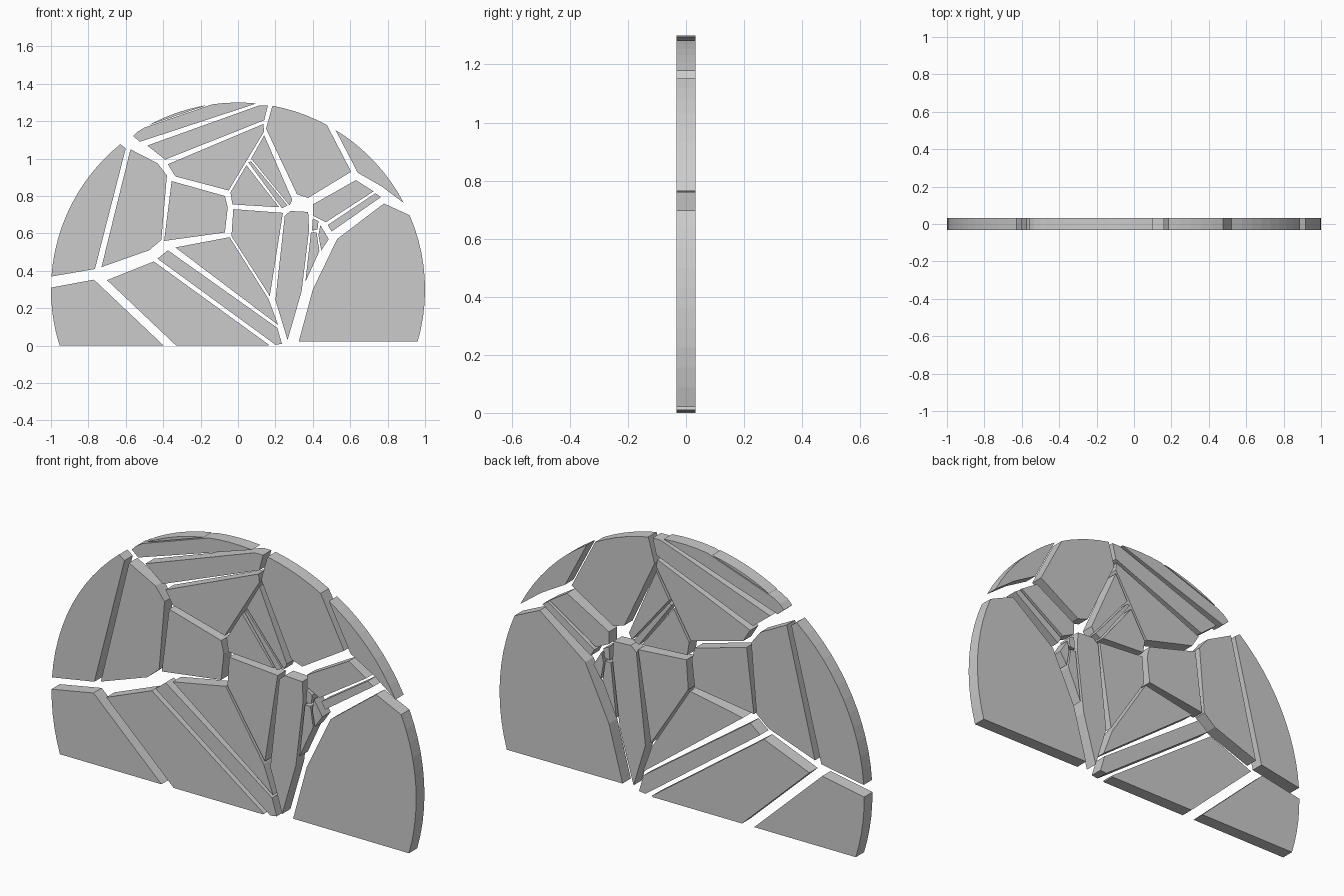
import bpy, bmesh
from math import radians, sin, cos, ceil

HALF = 0.0325      # half thickness of the slab
CZ = 0.3           # centre height of the unit disc


def rim(a, b, step=4):
    """Points on the disc edge from angle a to b (degrees)."""
    n = max(1, ceil(abs(b - a) / step))
    return [(cos(radians(a + (b - a) * i / n)), CZ + sin(radians(a + (b - a) * i / n)))
            for i in range(n + 1)]


def shard(name, outline):
    """Extrude an x-z outline through the slab thickness."""
    bm = bmesh.new()
    face = bm.faces.new([bm.verts.new((x, -HALF, z)) for x, z in outline])
    ext = bmesh.ops.extrude_face_region(bm, geom=[face], use_keep_orig=True)
    top = [v for v in ext["geom"] if isinstance(v, bmesh.types.BMVert)]
    bmesh.ops.translate(bm, verts=top, vec=(0, 2 * HALF, 0))
    bmesh.ops.recalc_face_normals(bm, faces=bm.faces[:])
    mesh = bpy.data.meshes.new(name)
    bm.to_mesh(mesh)
    bm.free()
    obj = bpy.data.objects.new(name, mesh)
    bpy.context.collection.objects.link(obj)


# Shards on the curved rim
shard("rim_left", rim(176, 129) + [(-0.60, 1.055), (-0.765, 0.41)])
shard("rim_bottom_left", rim(197.45, 179.4) + [(-0.77, 0.353), (-0.397, 0)])
shard("rim_top_band", [(-0.525, 1.09), (-0.56, 1.12)] + rim(122.5, 120) + rim(98, 84.3))
shard("rim_top_sliver", rim(118.5, 99.5, 3))
shard("rim_upper_right", [(0.15, 1.16)] + rim(79.4, 61.6)
      + [(0.605, 0.93), (0.375, 0.79), (0.315, 0.81)])
shard("rim_right_sliver", rim(58.6, 27.6) + [(0.77, 0.85), (0.64, 0.925)])
shard("rim_right_large", [(0.78, 0.76)] + rim(23.4, -16.2)
      + [(0.325, 0.023), (0.335, 0.06), (0.40, 0.30), (0.53, 0.57)])

# Lower left wedges
shard("wedge_bottom", [(-0.70, 0.35), (-0.45, 0.45), (0.165, 0.005), (0.16, 0), (-0.33, 0)])
shard("wedge_strip", [(-0.43, 0.465), (-0.375, 0.51), (0.21, 0.095), (0.235, 0.01), (0.20, 0.005)])
shard("wedge_inner", [(-0.335, 0.525), (-0.045, 0.58), (0.163, 0.25), (0.215, 0.11)])

# Inner left and upper shards
shard("inner_left", [(-0.575, 1.05), (-0.43, 0.975), (-0.38, 0.91),
                     (-0.41, 0.565), (-0.475, 0.51), (-0.73, 0.42)])
shard("centre_left", [(-0.355, 0.88), (-0.07, 0.80), (-0.055, 0.74), (-0.07, 0.605), (-0.395, 0.56)])
shard("upper_centre", [(-0.375, 0.97), (0.135, 1.185), (0.14, 1.145), (-0.05, 0.83), (-0.335, 0.905)])
shard("upper_band", [(-0.485, 1.07), (0.115, 1.285), (0.16, 1.285), (0.14, 1.205), (-0.39, 0.995)])

# Central shards
shard("centre", [(-0.025, 0.73), (0.24, 0.71), (0.17, 0.265), (-0.035, 0.585)])
shard("spike_right", [(0.14, 1.125), (0.29, 0.78), (0.275, 0.75), (0.07, 1.0)])
shard("spike_sliver", [(0.055, 0.98), (0.07, 0.985), (0.265, 0.75), (0.235, 0.735)])
shard("spike_left", [(0.045, 0.965), (0.22, 0.74), (-0.03, 0.755), (-0.04, 0.82)])
shard("long_spike", [(0.25, 0.695), (0.28, 0.72), (0.375, 0.715), (0.38, 0.62),
                     (0.34, 0.29), (0.265, 0.03), (0.20, 0.245)])

# Small shards on the right
shard("right_block", [(0.40, 0.755), (0.63, 0.885), (0.725, 0.825), (0.47, 0.66), (0.40, 0.695)])
shard("right_strip", [(0.735, 0.815), (0.765, 0.795), (0.50, 0.61), (0.48, 0.645)])
shard("chip_top", [(0.40, 0.68), (0.43, 0.665), (0.425, 0.62), (0.395, 0.615)])
shard("chip_right", [(0.44, 0.645), (0.485, 0.57), (0.445, 0.51), (0.43, 0.59)])
shard("chip_lower", [(0.39, 0.605), (0.42, 0.605), (0.435, 0.505), (0.36, 0.34)])
